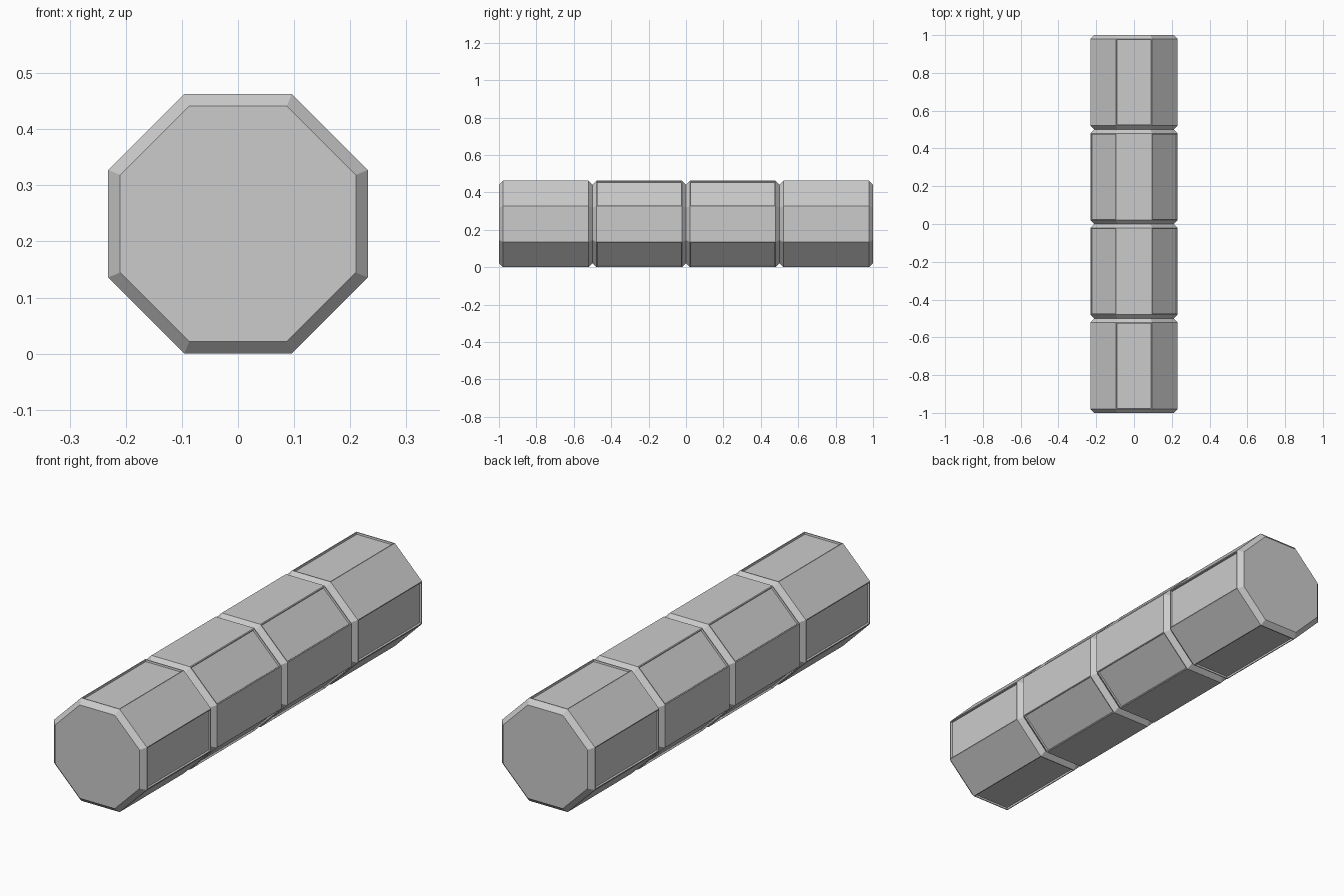
import bpy, bmesh, math

if "Cube" in bpy.data.objects:
    bpy.data.objects.remove(bpy.data.objects["Cube"])

APOTHEM = 0.2315   # centre to flat side
BEVEL = 0.0215     # chamfer on each segment end
LENGTH = 0.5


def make_segment(name, y0, panel_offset):
    """Chamfered octagonal block with recessed panels on alternate sides."""
    bm = bmesh.new()
    rings = []
    for y, a in ((y0, APOTHEM - BEVEL), (y0 + BEVEL, APOTHEM),
                 (y0 + LENGTH - BEVEL, APOTHEM), (y0 + LENGTH, APOTHEM - BEVEL)):
        r = a / math.cos(math.pi / 8)
        rings.append([bm.verts.new((r * math.cos(t), y, APOTHEM + r * math.sin(t)))
                      for t in (math.pi / 8 + i * math.pi / 4 for i in range(8))])
    panels = []
    for k in range(3):
        for i in range(8):
            j = (i + 1) % 8
            f = bm.faces.new((rings[k][i], rings[k][j], rings[k + 1][j], rings[k + 1][i]))
            if k == 1 and i % 2 == panel_offset:
                panels.append(f)
    bm.faces.new(rings[0])
    bm.faces.new(rings[3])
    bmesh.ops.recalc_face_normals(bm, faces=bm.faces[:])
    # Thin border, then push the panel straight inwards
    bmesh.ops.inset_individual(bm, faces=panels, thickness=0.006, depth=0)
    bmesh.ops.inset_individual(bm, faces=panels, thickness=0.002, depth=-0.008)
    mesh = bpy.data.meshes.new(name)
    bm.to_mesh(mesh)
    bm.free()
    bpy.context.collection.objects.link(bpy.data.objects.new(name, mesh))


# End segments have panels on the upright/level sides, middle ones on the diagonals
for n, (name, offset) in enumerate((("front_segment", 1), ("front_middle_segment", 0),
                                    ("back_middle_segment", 0), ("back_segment", 1))):
    make_segment(name, -1 + n * LENGTH, offset)
